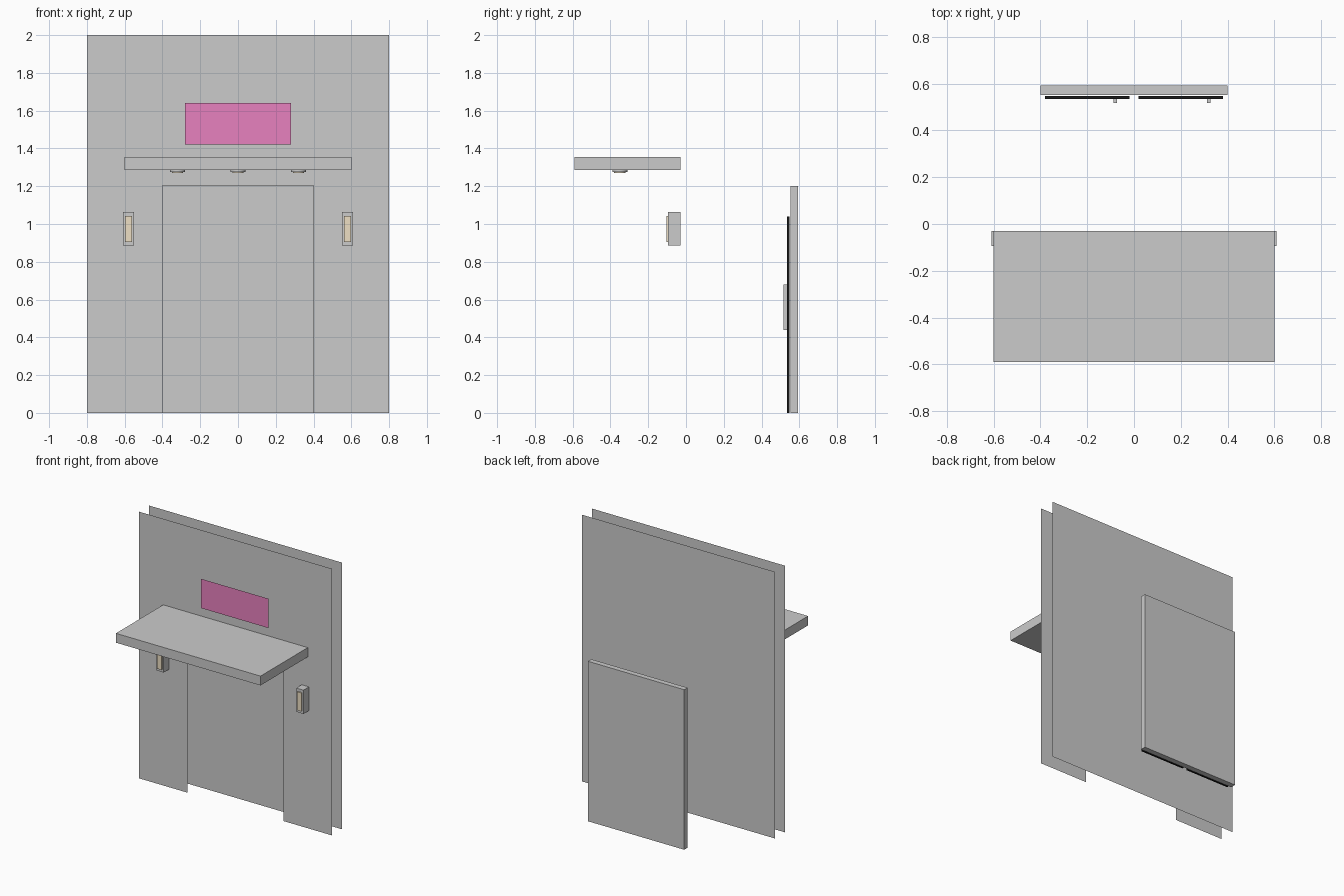
import bpy
import bmesh
from mathutils import Matrix

if "Cube" in bpy.data.objects:
    bpy.data.objects.remove(bpy.data.objects["Cube"])


def material(name, color):
    m = bpy.data.materials.new(name)
    m.diffuse_color = color
    m.use_nodes = True
    m.node_tree.nodes["Principled BSDF"].inputs["Base Color"].default_value = m.diffuse_color
    return m


pink = material("pink", (0.8, 0.22, 0.52, 1))
cream = material("cream", (0.85, 0.74, 0.55, 1))
black = material("black", (0.01, 0.01, 0.01, 1))


def add(name, bm, mat=None):
    me = bpy.data.meshes.new(name)
    bm.to_mesh(me)
    bm.free()
    if mat:
        me.materials.append(mat)
    ob = bpy.data.objects.new(name, me)
    bpy.context.collection.objects.link(ob)
    return ob


def box(name, x, y, z, mat=None):
    """Box from (min, max) ranges."""
    bm = bmesh.new()
    mid = [(a + b) / 2 for a, b in (x, y, z)]
    size = [b - a for a, b in (x, y, z)]
    bmesh.ops.create_cube(
        bm, size=1, matrix=Matrix.Translation(mid) @ Matrix.Diagonal((*size, 1)))
    return add(name, bm, mat)


def sheet(name, outline, y, mat=None):
    """Flat upright panel facing -y from an x, z outline."""
    bm = bmesh.new()
    bm.faces.new([bm.verts.new((x, y, z)) for x, z in outline])
    return add(name, bm, mat)


def disc(name, x, y, z0, z1, r, mat=None):
    bm = bmesh.new()
    bmesh.ops.create_cone(
        bm, cap_ends=True, segments=24, radius1=r, radius2=r, depth=z1 - z0,
        matrix=Matrix.Translation((x, y, (z0 + z1) / 2)))
    ob = add(name, bm, mat)
    bpy.context.view_layer.objects.active = ob
    ob.select_set(True)
    bpy.ops.object.shade_smooth_by_angle()
    ob.select_set(False)


# Front wall with doorway, full back wall and sign panel
sheet("front_wall", [(-0.8, 0), (-0.4, 0), (-0.4, 1.205), (0.4, 1.205),
                     (0.4, 0), (0.8, 0), (0.8, 2), (-0.8, 2)], -0.03)
sheet("back_wall", [(-0.8, 0), (0.8, 0), (0.8, 2), (-0.8, 2)], 0.09)
sheet("sign_panel", [(-0.28, 1.42), (0.28, 1.42), (0.28, 1.64), (-0.28, 1.64)],
      -0.04, pink)

# Canopy with three downlights
box("canopy", (-0.6, 0.6), (-0.59, -0.03), (1.285, 1.355))
for i, x in enumerate((-0.32, 0, 0.32)):
    disc(f"downlight_ring_{i}", x, -0.35, 1.275, 1.285, 0.04)
    disc(f"downlight_lens_{i}", x, -0.35, 1.271, 1.275, 0.03, cream)

# Wall lamps either side of the doorway
for side, x in (("left", -0.58), ("right", 0.58)):
    box(f"lamp_body_{side}", (x - 0.03, x + 0.03), (-0.095, -0.03), (0.885, 1.063))
    box(f"lamp_lens_{side}", (x - 0.019, x + 0.019), (-0.104, -0.095),
        (0.904, 1.042), cream)

# Detached door frame panel with two dark leaves and handles
box("door_panel", (-0.4, 0.4), (0.552, 0.592), (0, 1.2))
for side, x in (("left", -0.2), ("right", 0.2)):
    box(f"door_leaf_{side}", (x - 0.18, x + 0.18), (0.534, 0.548), (0, 1.04), black)
    box(f"door_handle_{side}", (x + 0.112, x + 0.127), (0.517, 0.534), (0.44, 0.68))
